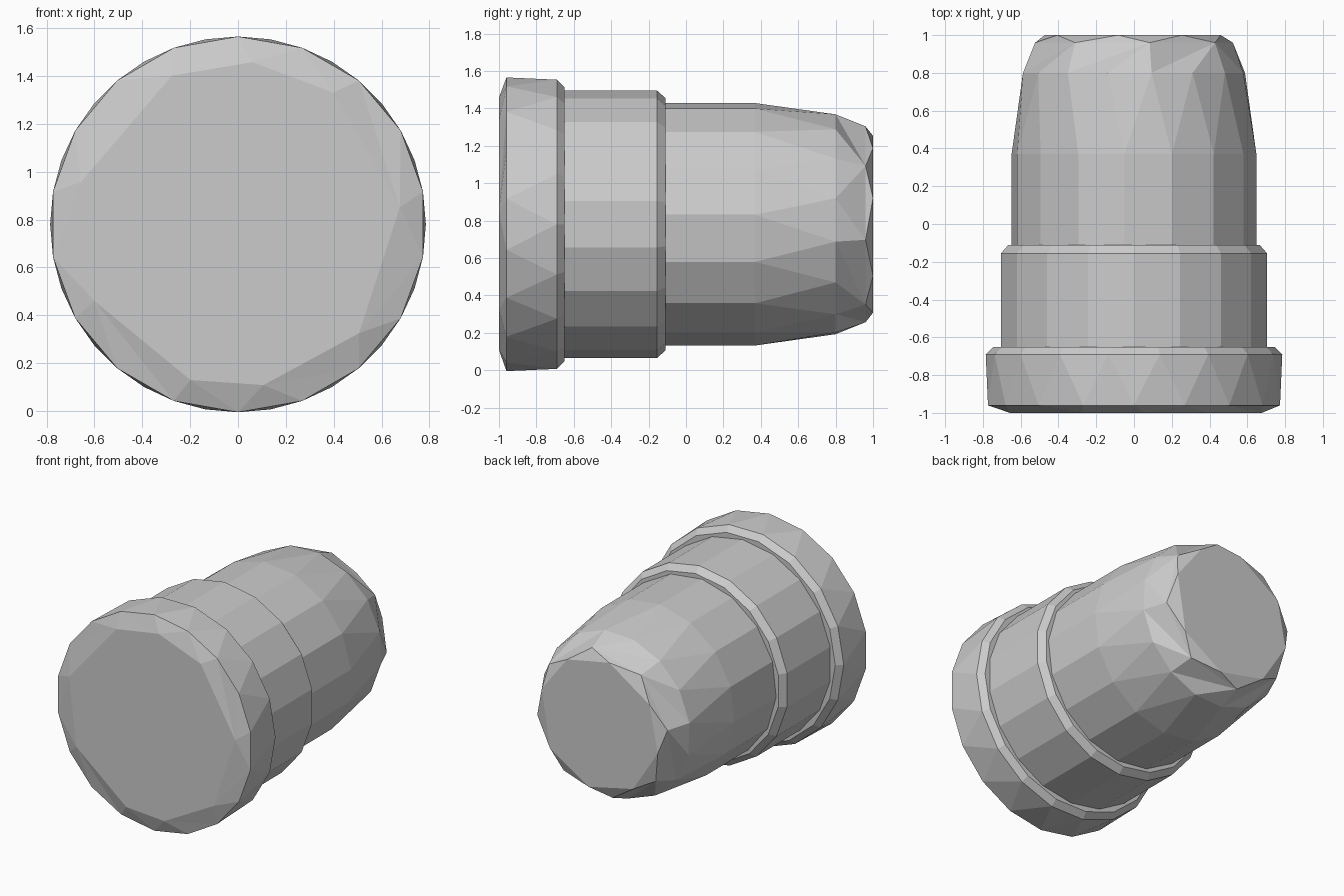
import bpy, bmesh
from math import sin, cos, radians

if "Cube" in bpy.data.objects:
    bpy.data.objects.remove(bpy.data.objects["Cube"])

CENTRE_Z = 0.78


def even(n, phase=0.0):
    return [360 * (i + phase) / n for i in range(n)]


def add_ring(bm, y, r, angles):
    verts = [bm.verts.new((r * cos(radians(a)), y, CENTRE_Z + r * sin(radians(a))))
             for a in angles]
    return verts, angles


def stitch(bm, ring_a, ring_b):
    """Join two rings that may have different side counts."""
    (va, aa), (vb, ab) = ring_a, ring_b
    na, nb = len(va), len(vb)
    aa, ab = aa + [aa[0] + 360], ab + [ab[0] + 360]
    i = j = 0
    while i < na or j < nb:
        if j == nb or (i < na and aa[i + 1] <= ab[j + 1]):
            bm.faces.new((va[i], va[(i + 1) % na], vb[j % nb]))
            i += 1
        else:
            bm.faces.new((va[i % na], vb[j], vb[(j + 1) % nb]))
            j += 1


front_cap = [6, 54, 85, 114, 165, 208, 253, 279, 318]
back_cap = [17, 58, 100, 148, 190, 235, 280, 325]
full, half = even(18), even(18, 0.5)
body, body_turned = even(16, 0.2), even(16, 0.6)

profile = [
    # wide collar
    (-1.00, 0.68, front_cap), (-0.96, 0.785, half), (-0.69, 0.785, full), (-0.65, 0.745, full),
    # middle band
    (-0.65, 0.715, half), (-0.155, 0.715, half), (-0.11, 0.675, half),
    # tapered body
    (-0.11, 0.65, body), (0.37, 0.65, body), (0.80, 0.595, body_turned),
    (0.96, 0.53, even(8, 0.8)), (1.00, 0.48, back_cap),
]

bm = bmesh.new()
rings = [add_ring(bm, *p) for p in profile]
for a, b in zip(rings, rings[1:]):
    stitch(bm, a, b)
bm.faces.new(rings[0][0])
bm.faces.new(rings[-1][0])
bmesh.ops.recalc_face_normals(bm, faces=bm.faces)

mesh = bpy.data.meshes.new("stepped_plug")
bm.to_mesh(mesh)
bm.free()
obj = bpy.data.objects.new("stepped_plug", mesh)
bpy.context.collection.objects.link(obj)
